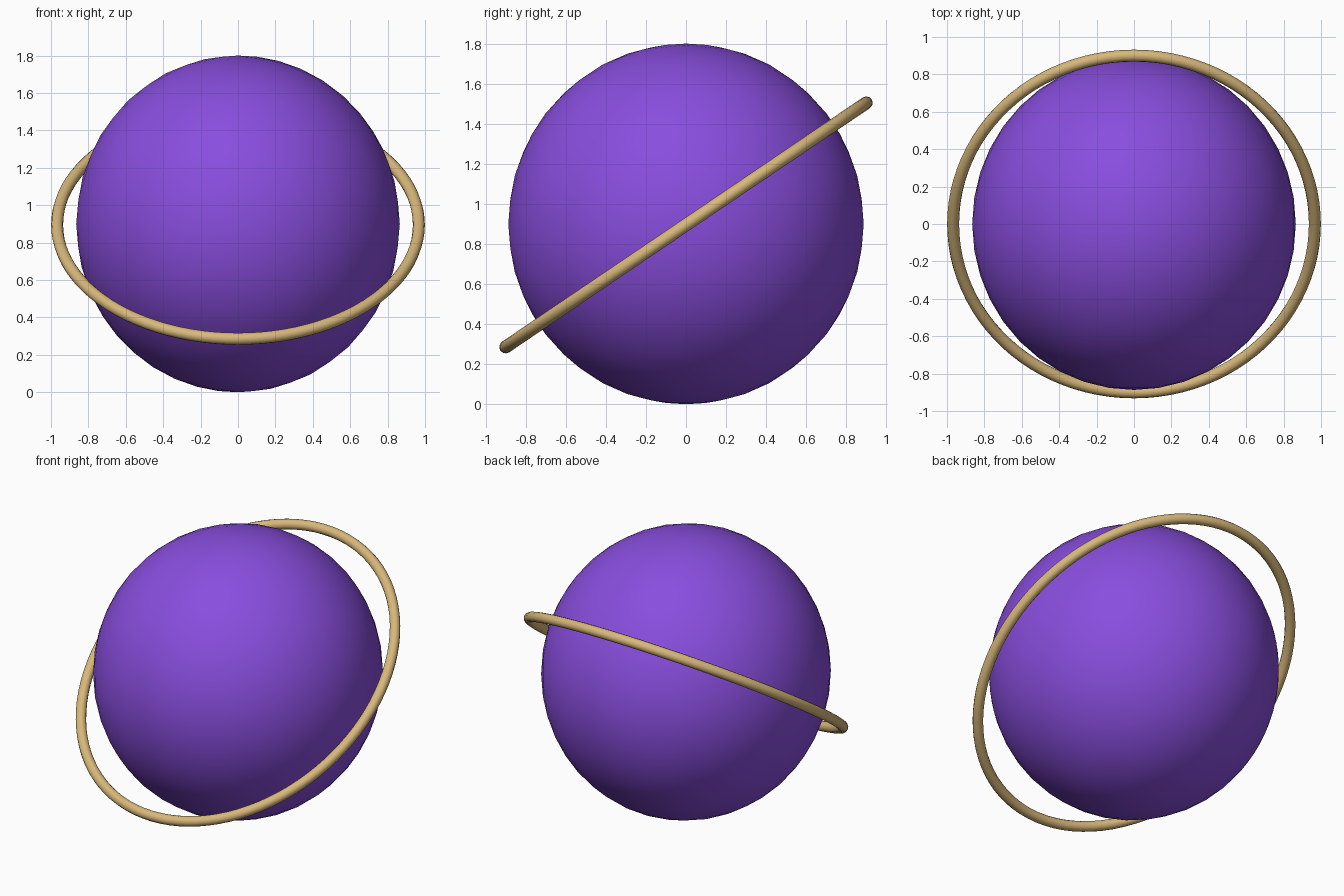
import bpy
import math

if "Cube" in bpy.data.objects:
    bpy.data.objects.remove(bpy.data.objects["Cube"], do_unlink=True)


def make_material(name, colour):
    mat = bpy.data.materials.new(name)
    mat.use_nodes = True
    mat.diffuse_color = colour
    mat.node_tree.nodes["Principled BSDF"].inputs["Base Color"].default_value = colour
    return mat


def finish(name, mat):
    """Name, colour and smooth the active object."""
    obj = bpy.context.object
    obj.name = obj.data.name = name
    obj.data.materials.append(mat)
    bpy.ops.object.shade_smooth()
    return obj


purple = make_material("purple", (0.25, 0.075, 0.73, 1))
gold = make_material("pale gold", (0.69, 0.48, 0.195, 1))

# Planet: slightly narrow ball
bpy.ops.mesh.primitive_ico_sphere_add(subdivisions=4, radius=1, location=(0, 0, 0.9))
planet = finish("planet", purple)
planet.scale = (0.865, 0.887, 0.9)

# Ring: thin oval hoop of round section, sloping up toward the back
curve = bpy.data.curves.new("ring_path", "CURVE")
curve.dimensions = "3D"
curve.bevel_depth = 0.032
curve.bevel_resolution = 4
path = curve.splines.new("POLY")
steps = 96
path.points.add(steps - 1)
for i, point in enumerate(path.points):
    a = math.tau * i / steps
    point.co = (0.967 * math.cos(a), 1.087 * math.sin(a), 0, 1)
path.use_cyclic_u = True
ring = bpy.data.objects.new("ring", curve)
bpy.context.collection.objects.link(ring)
ring.location = (0, 0, 0.895)
ring.rotation_euler = (math.radians(34.1), 0, 0)

# Turn the hoop into a mesh
bpy.ops.object.select_all(action="DESELECT")
ring.select_set(True)
bpy.context.view_layer.objects.active = ring
bpy.ops.object.convert(target="MESH")
finish("ring", gold)
